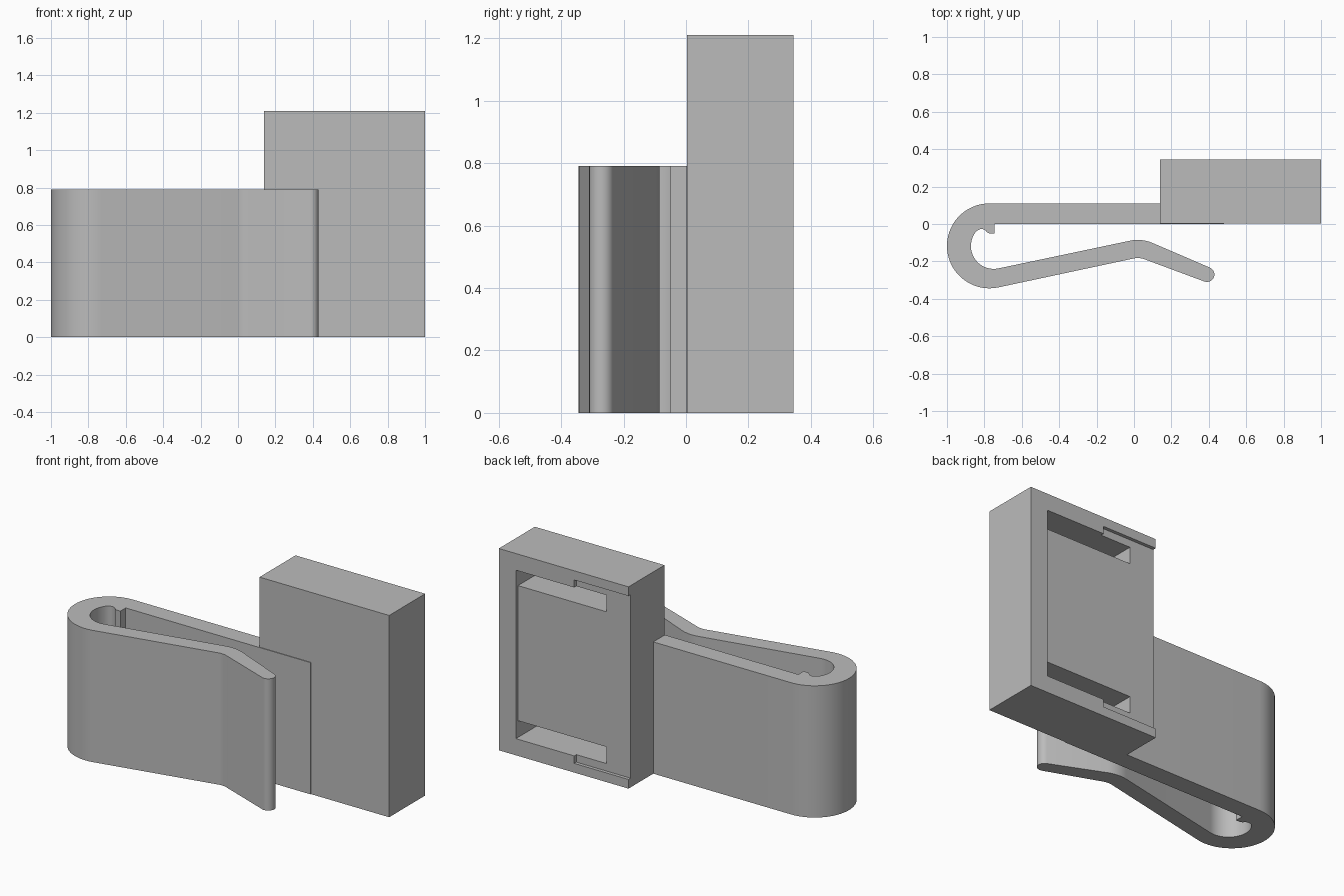
import bpy, bmesh, math

cube = bpy.data.objects.get("Cube")
if cube:
    bpy.data.objects.remove(cube, do_unlink=True)

grey = bpy.data.materials.new("plain_grey")
grey.use_nodes = True
GREY = (0.5, 0.5, 0.5, 1)
grey.diffuse_color = GREY
grey.node_tree.nodes["Principled BSDF"].inputs["Base Color"].default_value = GREY


def arc(cx, cy, r, start, end, steps):
    """Points along an arc, angles in degrees."""
    angles = [math.radians(start + (end - start) * i / steps) for i in range(steps + 1)]
    return [(cx + r * math.cos(a), cy + r * math.sin(a)) for a in angles]


def prism(name, points, depth, place):
    """Extrude a closed 2D outline; place maps (u, v, w) to a position."""
    bm = bmesh.new()
    ends = [[bm.verts.new(place(u, v, w)) for u, v in points] for w in depth]
    n = len(points)
    bm.faces.new(ends[0])
    bm.faces.new(ends[1])
    for i in range(n):
        j = (i + 1) % n
        bm.faces.new((ends[0][i], ends[0][j], ends[1][j], ends[1][i]))
    bmesh.ops.recalc_face_normals(bm, faces=bm.faces)
    mesh = bpy.data.meshes.new(name)
    bm.to_mesh(mesh)
    bm.free()
    mesh.materials.append(grey)
    obj = bpy.data.objects.new(name, mesh)
    bpy.context.collection.objects.link(obj)
    return obj


def upright(u, v, w):
    return (u, v, w)


def facing_back(u, v, w):
    return (u, w, v)


def rect(u0, u1, v0, v1):
    return [(u0, v0), (u1, v0), (u1, v1), (u0, v1)]


def cut(target, cutter):
    mod = target.modifiers.new("cut", "BOOLEAN")
    mod.operation = "DIFFERENCE"
    mod.solver = "EXACT"
    mod.object = cutter
    bpy.context.view_layer.objects.active = target
    bpy.ops.object.modifier_apply(modifier=mod.name)
    bpy.data.objects.remove(cutter, do_unlink=True)


# Spring clip: flat arm, curled end with a small catch, and a bent free arm
outline = [(0.48, 0.004), (0.14, 0.008), (0.14, 0.11)]
outline += arc(-0.773, -0.117, 0.227, 90, 282, 32)
outline += arc(0.02, -0.285, 0.103, 102, 68, 8)
outline += arc(0.39, -0.27, 0.04, -112, 68, 14)
outline += arc(0.02, -0.285, 0.2, 68, 102, 8)
outline += arc(-0.75, -0.118, 0.122, 282, 140, 22)
outline += arc(-0.815, -0.06, 0.033, 120, 30, 6)
outline += [(-0.775, -0.05), (-0.745, -0.05), (-0.745, 0.0), (0.48, 0.0)]
clip = prism("spring_clip", outline, (0.0, 0.79), upright)

# Holder block
block = prism("holder_block", rect(0.14, 1.0, 0.0, 1.21), (0.004, 0.345), facing_back)

# Shallow slide-in bed, open at one side and wider there
MID, NARROW, WIDE = 0.605, 0.505, 0.55
bed = [(0.1, MID - WIDE), (0.5, MID - WIDE), (0.5, MID - NARROW), (0.887, MID - NARROW),
       (0.887, MID + NARROW), (0.5, MID + NARROW), (0.5, MID + WIDE), (0.1, MID + WIDE)]
cut(block, prism("bed_cutter", bed, (0.325, 0.4), facing_back))

# Deep slots above and below the bed
for side in (-1, 1):
    low, high = sorted((MID + side * 0.405, MID + side * NARROW))
    cut(block, prism("slot_cutter", rect(0.3, 0.887, low, high), (0.08, 0.4), facing_back))

# Smooth the curved walls, keep the edges sharp
bpy.ops.object.select_all(action="DESELECT")
clip.select_set(True)
bpy.context.view_layer.objects.active = clip
bpy.ops.object.shade_smooth_by_angle(angle=math.radians(30))
